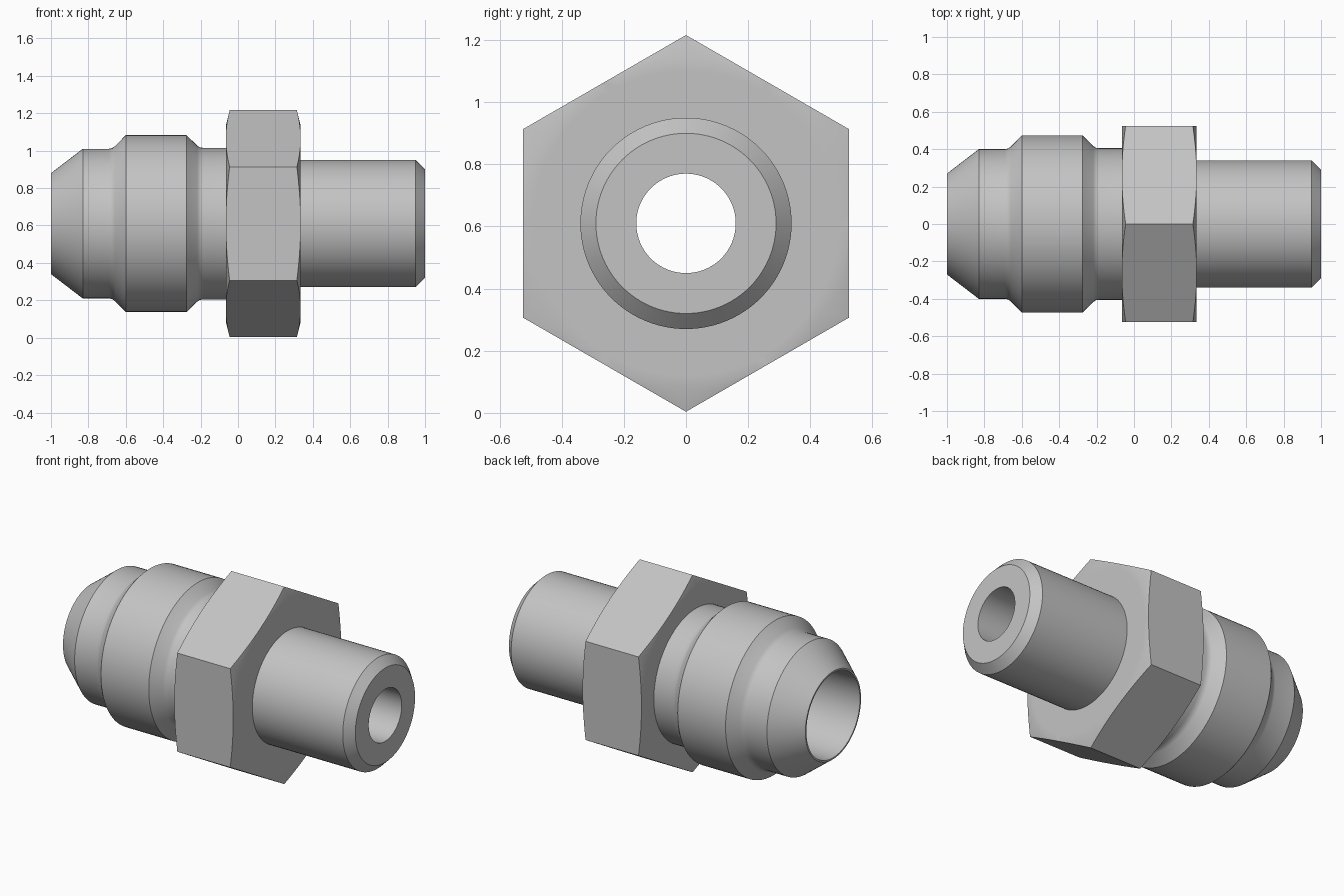
import bpy, bmesh
from math import cos, sin, pi, radians

AXIS_Z = 0.61      # height of the fitting's axis
SEGMENTS = 96

old = bpy.data.objects.get("Cube")
if old:
    bpy.data.objects.remove(old, do_unlink=True)

steel = bpy.data.materials.new("steel grey")
steel.use_nodes = True
grey = (0.55, 0.55, 0.55, 1)
steel.diffuse_color = grey
steel.node_tree.nodes["Principled BSDF"].inputs["Base Color"].default_value = grey


def lathe(name, rings):
    """Sweep a closed section round the x axis; each ring maps an angle to (x, radius)."""
    bm = bmesh.new()
    loops = []
    for ring in rings:
        loop = []
        for i in range(SEGMENTS):
            a = 2 * pi * i / SEGMENTS
            x, r = ring(a)
            loop.append(bm.verts.new((x, r * sin(a), AXIS_Z + r * cos(a))))
        loops.append(loop)
    for k, loop in enumerate(loops):
        after = loops[(k + 1) % len(loops)]
        for i in range(SEGMENTS):
            j = (i + 1) % SEGMENTS
            bm.faces.new((loop[i], loop[j], after[j], after[i]))
    bmesh.ops.remove_doubles(bm, verts=bm.verts, dist=1e-5)
    bmesh.ops.recalc_face_normals(bm, faces=bm.faces)
    mesh = bpy.data.meshes.new(name)
    bm.to_mesh(mesh)
    bm.free()
    mesh.materials.append(steel)
    obj = bpy.data.objects.new(name, mesh)
    bpy.context.collection.objects.link(obj)
    bpy.ops.object.select_all(action='DESELECT')
    obj.select_set(True)
    bpy.context.view_layer.objects.active = obj
    bpy.ops.object.shade_smooth_by_angle(angle=radians(30))
    return obj


def circle(x, r):
    return lambda a: (x, r)


# Turned body: coned nose, collar with filleted shoulders, neck, stub, stepped bore
body = [
    (-1, 0.27), (-0.83, 0.4), (-0.69, 0.4), (-0.672, 0.404), (-0.657, 0.415),
    (-0.6, 0.473), (-0.275, 0.473), (-0.218, 0.417), (-0.205, 0.408), (-0.185, 0.405),
    (0.1, 0.405), (0.1, 0.34), (0.95, 0.34), (1, 0.29),
    (1, 0.16), (0.1, 0.16), (0, 0.26), (-1, 0.26),
]
lathe("fitting_body", [circle(x, r) for x, r in body])

# Hexagonal nut with conical chamfers that fade out at the middle of each flat
APOTHEM, NUT_LEFT, NUT_RIGHT, SLOPE = 0.525, -0.065, 0.335, 0.25


def hex_edge(end, inward):
    def ring(a):
        r = APOTHEM / cos(a % (pi / 3) - pi / 6)
        return end + inward * SLOPE * (r - APOTHEM), r
    return ring


lathe("hex_nut", [
    circle(NUT_LEFT, 0.33), circle(NUT_LEFT, 0.49), circle(NUT_LEFT, APOTHEM),
    hex_edge(NUT_LEFT, 1), hex_edge(NUT_RIGHT, -1),
    circle(NUT_RIGHT, APOTHEM), circle(NUT_RIGHT, 0.49), circle(NUT_RIGHT, 0.33),
])
